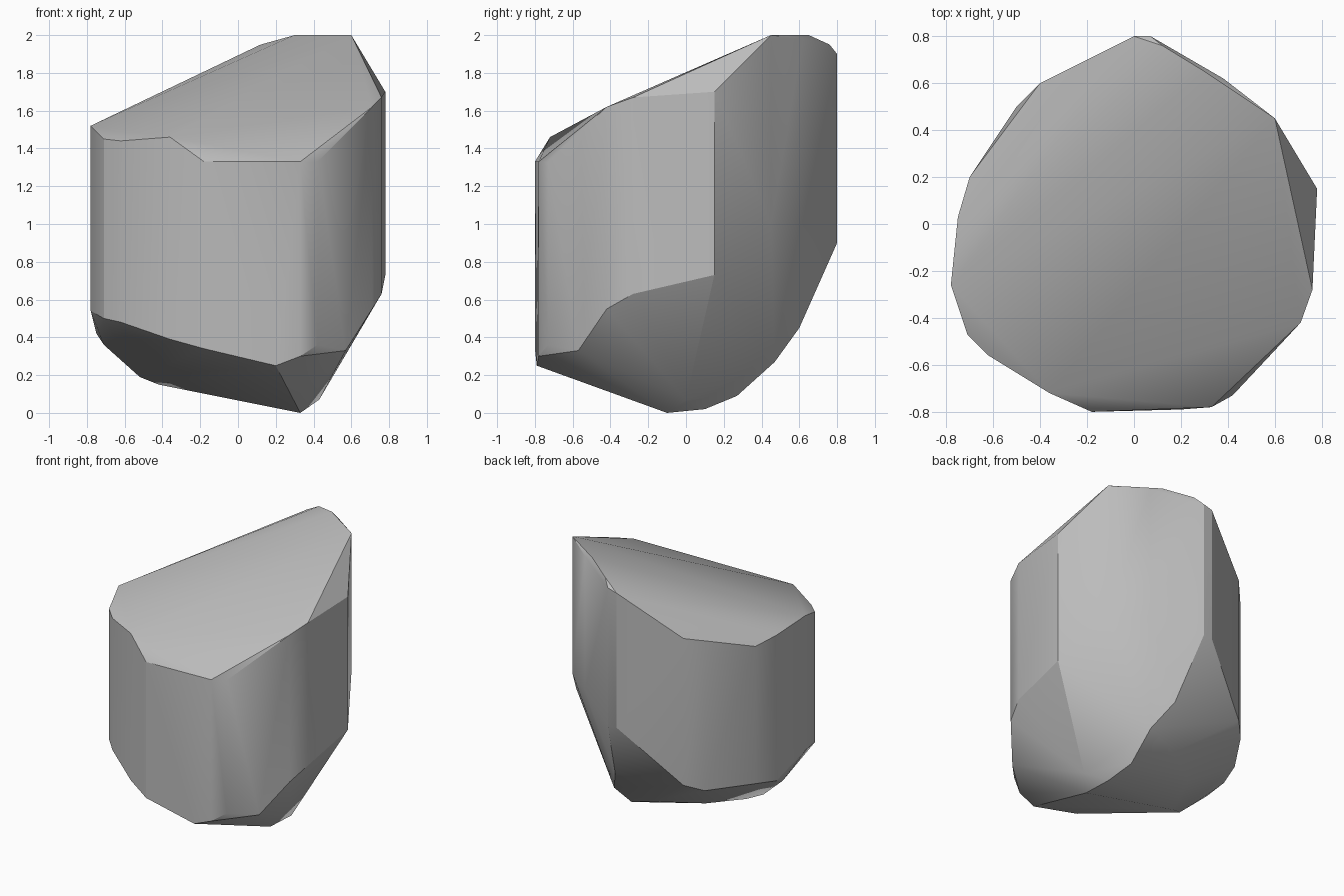
import bpy
import bmesh
import math

default_cube = bpy.data.objects.get("Cube")
if default_cube:
    bpy.data.objects.remove(default_cube, do_unlink=True)


def make_material(name, colour):
    """One flat colour, shown both in the viewport and in a render."""
    material = bpy.data.materials.new(name)
    material.use_nodes = True
    material.diffuse_color = colour
    for node in material.node_tree.nodes:
        if node.type == 'BSDF_PRINCIPLED':
            node.inputs["Base Color"].default_value = colour
    return material


def hull_object(name, points, material, smooth_angle):
    """Wrap a faceted convex skin around the points."""
    bm = bmesh.new()
    for point in points:
        bm.verts.new(point)
    hull = bmesh.ops.convex_hull(bm, input=bm.verts[:])
    # Drop points that ended up inside the skin
    loose = {v for v in hull["geom_interior"] + hull["geom_unused"]
             if isinstance(v, bmesh.types.BMVert)}
    bmesh.ops.delete(bm, geom=list(loose), context='VERTS')
    bmesh.ops.recalc_face_normals(bm, faces=bm.faces[:])
    mesh = bpy.data.meshes.new(name)
    bm.to_mesh(mesh)
    bm.free()
    mesh.materials.append(material)
    stone = bpy.data.objects.new(name, mesh)
    bpy.context.collection.objects.link(stone)
    bpy.ops.object.select_all(action='DESELECT')
    stone.select_set(True)
    bpy.context.view_layer.objects.active = stone
    bpy.ops.object.shade_smooth_by_angle(angle=math.radians(smooth_angle))
    return stone


# Upright wall of the rock: x, y, lower rim height, upper rim height
wall = [
    (0, .8, .9, 1.88), (.07, .8, .9, 1.9), (.38, .62, 1, 1.98),
    (.6, .45, 1, 2), (.78, .15, .73, 1.7), (.76, -.28, .63, 1.67),
    (.71, -.42, .55, 1.62), (.42, -.73, .36, 1.33), (.33, -.78, .3, 1.33),
    (-.18, -.8, .34, 1.33), (-.36, -.72, .39, 1.46), (-.62, -.56, .48, 1.44),
    (-.71, -.47, .5, 1.45), (-.78, -.26, .54, 1.52), (-.75, .03, .42, 1.48),
    (-.7, .2, .45, 1.45), (-.5, .5, .46, 1.45), (-.4, .6, .51, 1.58),
]

# Worn underside, which comes to a blunt low point right of the middle
underside = [
    (.33, -.1, 0), (.3, .1, .02), (.43, 0, .07), (.25, .27, .09),
    (.25, .47, .27), (.15, .6, .45), (0, .4, .21), (-.3, .2, .2),
    (-.42, -.1, .15), (-.52, -.15, .19), (-.71, -.1, .36),
    (.2, -.79, .25), (.57, -.57, .33),
]

# Rounded back tip of the sloping top
crown = [(.12, .76, 1.95), (.3, .65, 2)]

lower_rim = [(x, y, low) for x, y, low, high in wall]
upper_rim = [(x, y, high) for x, y, low, high in wall]

grey_stone = make_material("grey_stone", (.5, .5, .5, 1))
hull_object("rock", lower_rim + upper_rim + underside + crown, grey_stone, 25)
